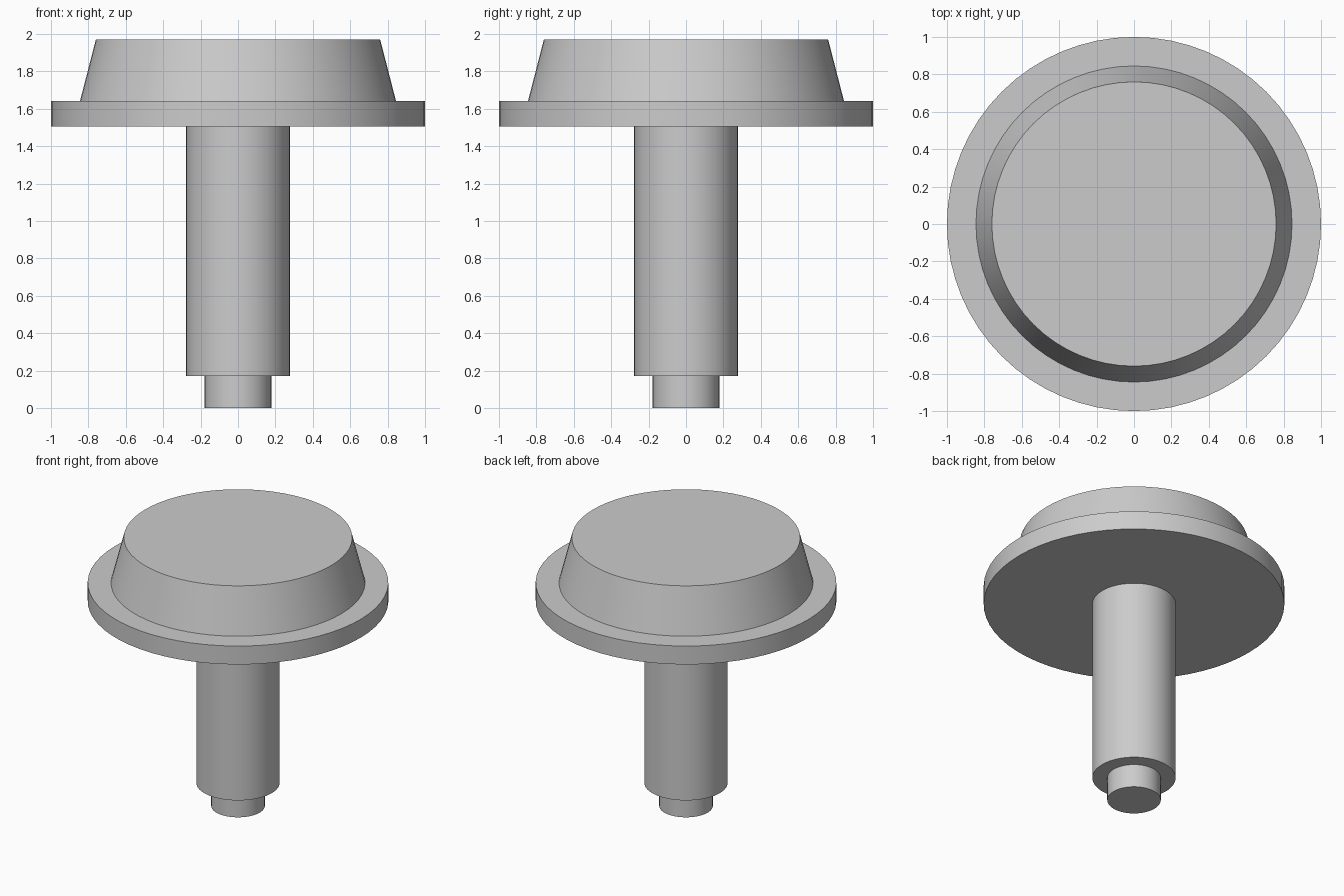
import bpy
import math

default = bpy.data.objects.get("Cube")
if default:
    bpy.data.objects.remove(default, do_unlink=True)

GREY = (0.6, 0.6, 0.6, 1.0)
metal = bpy.data.materials.new("plain grey")
metal.use_nodes = True
metal.diffuse_color = GREY
metal.node_tree.nodes["Principled BSDF"].inputs["Base Color"].default_value = GREY


def turned(name, z0, z1, r0, r1):
    """Round section from z0 to z1, tapering from radius r0 to r1."""
    bpy.ops.mesh.primitive_cone_add(vertices=64, radius1=r0, radius2=r1,
                                    depth=z1 - z0, location=(0, 0, (z0 + z1) / 2))
    part = bpy.context.object
    part.name = name
    part.data.materials.append(metal)
    bpy.ops.object.shade_smooth_by_angle(angle=math.radians(30))
    return part


# Stem with its narrower end pin
turned("end_pin", 0.0, 0.17, 0.178, 0.178)
turned("stem", 0.17, 1.505, 0.277, 0.277)

# Wide flange carrying the tapered cap
turned("flange", 1.505, 1.64, 1.0, 1.0)
turned("tapered_cap", 1.64, 1.97, 0.845, 0.76)
